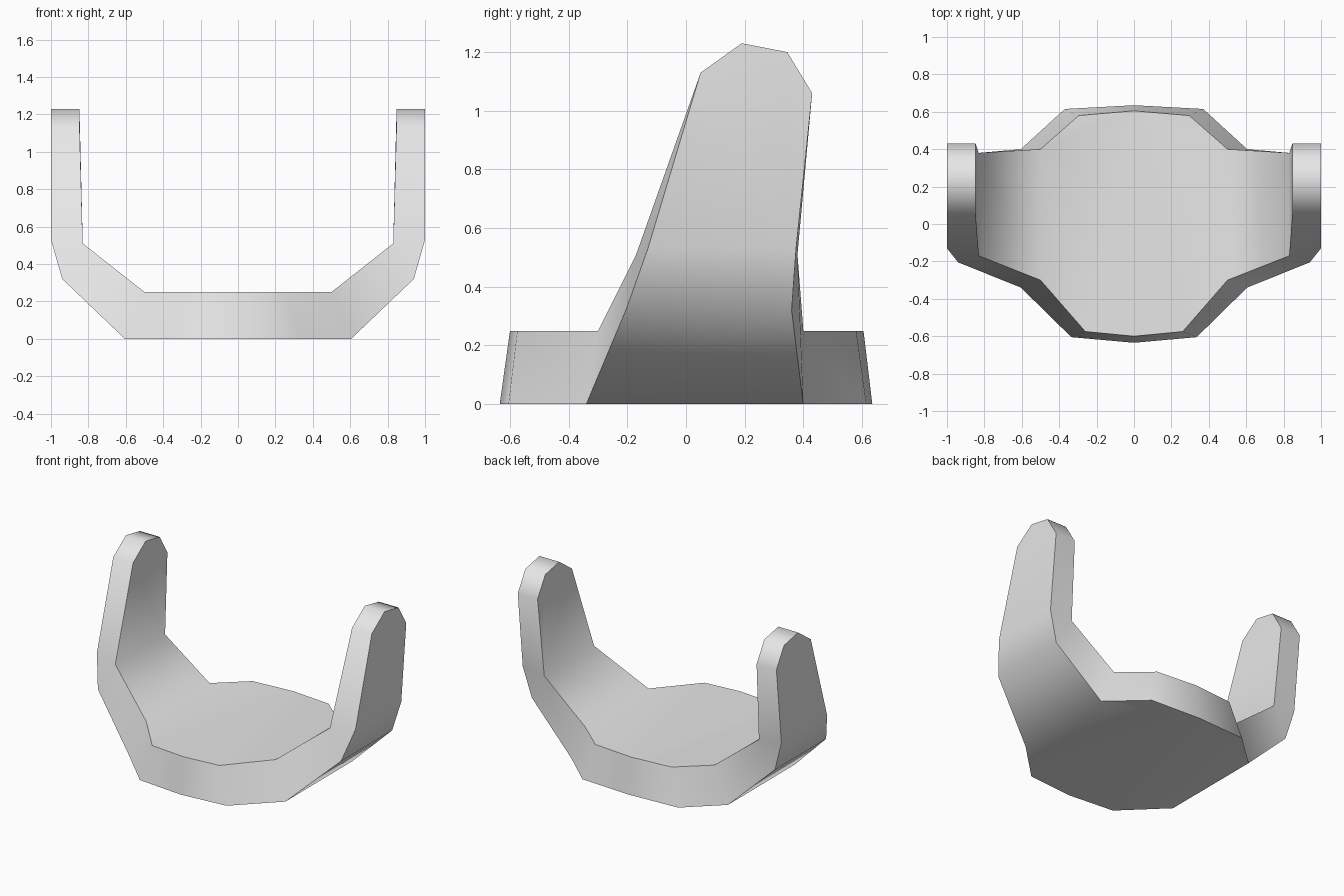
import bpy
import bmesh
import math

cube = bpy.data.objects.get("Cube")
if cube:
    bpy.data.objects.remove(cube, do_unlink=True)

# Single flat grey
grey = bpy.data.materials.new("light_grey")
grey.use_nodes = True
color = (0.8, 0.8, 0.8, 1.0)
grey.diffuse_color = color
grey.node_tree.nodes["Principled BSDF"].inputs["Base Color"].default_value = color

# Rounded arm tip as (y, z), shared by the inner and outer sides
TIP = [(0.05, 1.13), (0.19, 1.23), (0.345, 1.20), (0.43, 1.06)]

# Outline of the left half, from front centre, over the arm, to back centre
inner = ([(0, -0.60, 0.25), (0.26, -0.575, 0.25), (0.50, -0.30, 0.25), (0.83, -0.17, 0.51)]
         + [(0.847, y, z) for y, z in TIP]
         + [(0.83, 0.38, 0.51), (0.50, 0.40, 0.25), (0.295, 0.58, 0.25), (0, 0.605, 0.25)])
outer = ([(0, -0.635, 0), (0.335, -0.605, 0), (0.605, -0.34, 0), (0.94, -0.205, 0.32), (1, -0.13, 0.53)]
         + [(1, y, z) for y, z in TIP]
         + [(1, 0.375, 0.53), (0.94, 0.36, 0.32), (0.605, 0.40, 0), (0.37, 0.615, 0), (0, 0.635, 0)])

bm = bmesh.new()
a = [bm.verts.new(p) for p in inner]
b = [bm.verts.new(p) for p in outer]

# Inner side: floor, ramp, upright
bm.faces.new(a[0:3] + a[9:12])
bm.faces.new([a[2], a[3], a[8], a[9]])
bm.faces.new(a[3:9])

# Outer side: base, ramp, knee band, upright
bm.faces.new(b[0:3] + b[11:14])
bm.faces.new([b[2], b[3], b[10], b[11]])
bm.faces.new([b[3], b[4], b[9], b[10]])
bm.faces.new(b[4:10])

# Rim joining both outlines; each inner knee point meets two outer ones
match = [0, 1, 2, 3, 3, 4, 5, 6, 7, 8, 8, 9, 10, 11]
for i in range(len(b) - 1):
    p, q = a[match[i]], a[match[i + 1]]
    bm.faces.new([p, b[i], b[i + 1]] + ([q] if q is not p else []))

bmesh.ops.recalc_face_normals(bm, faces=bm.faces)
# Make sure the floor faces up, so the open half is oriented outward
bm.faces.ensure_lookup_table()
bm.normal_update()
if bm.faces[0].normal.z < 0:
    bmesh.ops.reverse_faces(bm, faces=bm.faces)

mesh = bpy.data.meshes.new("cradle_bracket")
bm.to_mesh(mesh)
bm.free()
mesh.materials.append(grey)
bracket = bpy.data.objects.new("cradle_bracket", mesh)
bpy.context.collection.objects.link(bracket)

# Smooth broad bends, sharp rims
bpy.ops.object.select_all(action="DESELECT")
bracket.select_set(True)
bpy.context.view_layer.objects.active = bracket
bpy.ops.object.shade_smooth_by_angle(angle=math.radians(56))

# Mirror to the right half
mirror = bracket.modifiers.new("Mirror", "MIRROR")
mirror.use_axis = (True, False, False)
mirror.use_clip = True
mirror.merge_threshold = 0.001
